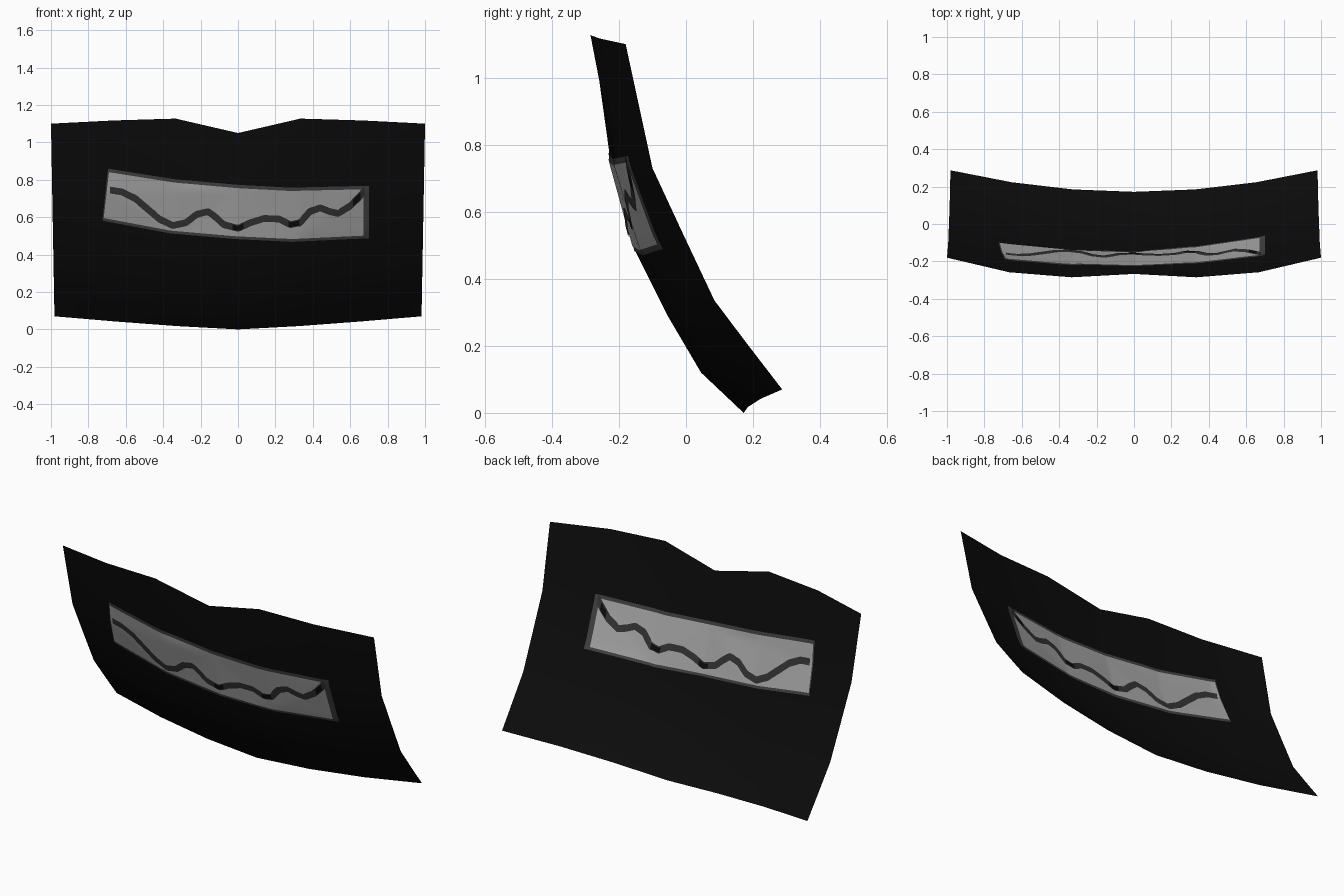
import bpy, bmesh
from mathutils import Vector
from mathutils.bvhtree import BVHTree

if "Cube" in bpy.data.objects:
    bpy.data.objects.remove(bpy.data.objects["Cube"])


def mat(name, v):
    m = bpy.data.materials.new(name)
    m.diffuse_color = (v, v, v, 1)
    m.use_nodes = True
    m.node_tree.nodes["Principled BSDF"].inputs["Base Color"].default_value = m.diffuse_color
    return m


BLACK = mat("black", 0.0035)
GREY = mat("mid grey", 0.40)
DARK = mat("dark grey", 0.035)
EDGE = mat("border grey", 0.055)


def finish(bm, name, material):
    me = bpy.data.meshes.new(name)
    bm.to_mesh(me)
    me.materials.append(material)
    me.polygons.foreach_set("use_smooth", [True] * len(me.polygons))
    ob = bpy.data.objects.new(name, me)
    bpy.context.collection.objects.link(ob)
    return ob


# Curved sheet: (y, z) profiles at the middle and at the side edges
MIDDLE = [(-.267, 1.05), (-.225, .75), (-.15, .48), (-.055, .29), (.045, .12), (.172, 0)]
SIDE = [(-.18, 1.10), (-.10, .73), (-.007, .53), (.085, .335), (.185, .2025), (.287, .07)]
TOP_ROW = {0: (-.267, 1.05), 1: (-.285, 1.127), 2: (-.258, 1.117), 3: (-.18, 1.10)}

bm = bmesh.new()
rows = []
for r, (m, s) in enumerate(zip(MIDDLE, SIDE)):
    row = []
    for c in range(-3, 4):
        t = abs(c) / 3
        ky, kz = t * t, t ** 1.25
        y, z = m[0] + (s[0] - m[0]) * ky, m[1] + (s[1] - m[1]) * kz
        if r == 0:
            y, z = TOP_ROW[abs(c)]
        half = 0.98 + 0.02 * z / 1.1
        row.append(bm.verts.new((half * c / 3, y, z)))
    rows.append(row)
for a, b in zip(rows, rows[1:]):
    for i in range(6):
        bm.faces.new((a[i], b[i], b[i + 1], a[i + 1]))
bmesh.ops.triangulate(bm, faces=bm.faces[:])
tree = BVHTree.FromBMesh(bm)
finish(bm, "curved_sheet", BLACK)
bm.free()


def lerp(path, x):
    for (x0, z0), (x1, z1) in zip(path, path[1:]):
        if x <= x1:
            return z0 + (z1 - z0) * (x - x0) / (x1 - x0)
    return path[-1][1]


def painted(name, low, high, x0, x1, material, lift, skew=0.0):
    """Paint the band between two height functions onto both sides of the sheet."""
    nx, nz = max(4, int((x1 - x0) / 0.012)), 10
    bm = bmesh.new()
    for side in (-1, 1):
        grid = []
        for i in range(nx + 1):
            x = x0 + (x1 - x0) * i / nx
            col = []
            for j in range(nz + 1):
                z = low(x) + (high(x) - low(x)) * j / nz
                px = x - skew * (1 - j / nz) * (1 - i / nx)
                hit = tree.ray_cast(Vector((px, -2, z)), Vector((0, 1, 0)))[0]
                col.append(bm.verts.new((px, hit.y + side * lift, z)))
            grid.append(col)
        for a, b in zip(grid, grid[1:]):
            for j in range(nz):
                f = (a[j], b[j], b[j + 1], a[j + 1])
                bm.faces.new(f if side < 0 else f[::-1])
    finish(bm, name, material)
    bm.free()


# Bright panel with a darker border around it
TOP = [(-.73, .865), (-.34, .803), (0, .773), (.28, .758), (.71, .768)]
BOTTOM = [(-.73, .588), (-.34, .513), (0, .483), (.3, .468), (.71, .488)]
painted("panel_border", lambda x: lerp(BOTTOM, x), lambda x: lerp(TOP, x),
        -.695, .70, EDGE, .003, .03)
painted("bright_panel", lambda x: lerp(BOTTOM, x) + .015, lambda x: lerp(TOP, x) - .018,
        -.69, .67, GREY, .0055, .028)

# Wavy line running along the panel
WAVE = [(-.685, .745), (-.62, .735), (-.55, .70), (-.42, .59), (-.35, .555), (-.28, .57),
        (-.22, .615), (-.16, .63), (-.12, .60), (-.075, .56), (0, .54), (.065, .57),
        (.14, .593), (.22, .59), (.28, .56), (.33, .57), (.385, .63), (.44, .65),
        (.49, .63), (.535, .62), (.60, .66), (.65, .71), (.68, .745)]


def wave(width):
    def edge(x):
        d = 0.01
        slope = (lerp(WAVE, min(x + d, .68)) - lerp(WAVE, max(x - d, -.685))) / (2 * d)
        return lerp(WAVE, x) + width * (1 + slope * slope) ** .5
    return edge


painted("wavy_line", wave(-.018), wave(.018), -.685, .68, DARK, .008)

# Short black marks in the dips of the wave
for n, (a, b) in enumerate([(-.03, .03), (.27, .33), (.615, .655)]):
    painted(f"black_mark_{n + 1}", wave(-.014), wave(.012), a, b, BLACK, .0095)
